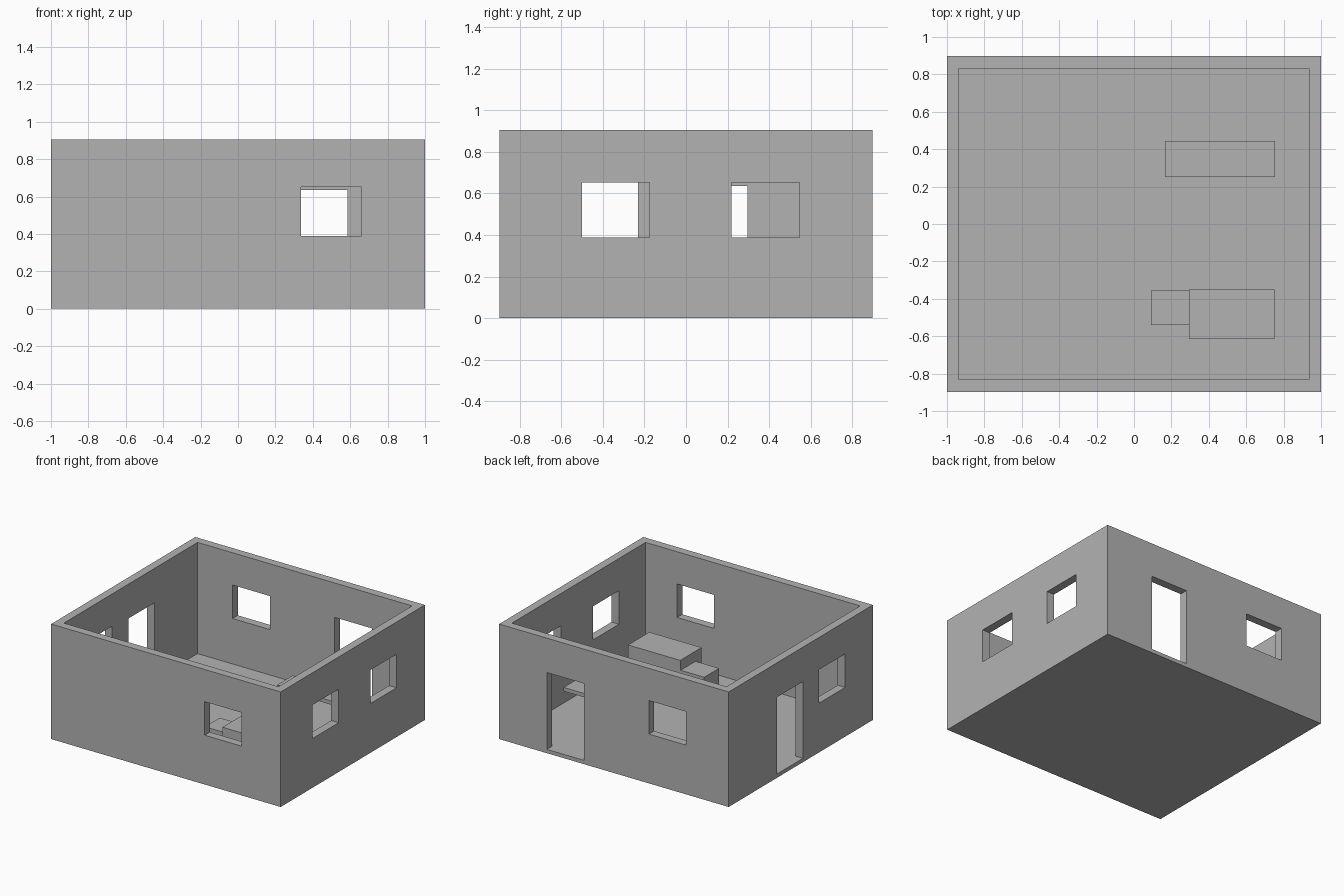
import bpy
import bmesh
from mathutils import Matrix, Vector

if "Cube" in bpy.data.objects:
    bpy.data.objects.remove(bpy.data.objects["Cube"], do_unlink=True)

# Single plain grey for everything
GREY = (0.45, 0.45, 0.45, 1.0)
grey = bpy.data.materials.new("plain_grey")
grey.use_nodes = True
grey.diffuse_color = GREY
grey.node_tree.nodes["Principled BSDF"].inputs["Base Color"].default_value = GREY

# Room dimensions
HX, HY, HEIGHT = 1.0, 0.897, 0.906
WALL = 0.065
FLOOR = 0.03
IX, IY = HX - WALL, HY - WALL


def box(name, x, y, z):
    """Axis-aligned box from (min, max) ranges."""
    low, high = (Vector(corner) for corner in zip(x, y, z))
    bm = bmesh.new()
    bmesh.ops.create_cube(
        bm, size=1.0,
        matrix=Matrix.Translation((low + high) / 2) @ Matrix.Diagonal(high - low).to_4x4())
    mesh = bpy.data.meshes.new(name)
    bm.to_mesh(mesh)
    bm.free()
    mesh.materials.append(grey)
    obj = bpy.data.objects.new(name, mesh)
    bpy.context.collection.objects.link(obj)
    return obj


def cut(target, cutter):
    """Subtract the cutter, apply the result and remove the cutter."""
    cutter.hide_render = True
    mod = target.modifiers.new("opening", 'BOOLEAN')
    mod.operation = 'DIFFERENCE'
    mod.solver = 'EXACT'
    mod.object = cutter
    bpy.context.view_layer.update()
    graph = bpy.context.evaluated_depsgraph_get()
    result = bpy.data.meshes.new_from_object(target.evaluated_get(graph))
    target.modifiers.clear()
    target.data = result
    bpy.data.objects.remove(cutter, do_unlink=True)


# Outer walls, hollowed out from top to bottom
walls = box("walls", (-HX, HX), (-HY, HY), (0, HEIGHT))
cut(walls, box("room_cutter", (-IX, IX), (-IY, IY), (-1, 2)))

# Openings: wall side, range along the wall, height range
WINDOW = (0.388, 0.652)
DOOR = (FLOOR, 0.635)
openings = [
    ("front", (0.338, 0.66), WINDOW),
    ("right", (-0.5, -0.175), WINDOW),
    ("right", (0.22, 0.545), WINDOW),
    ("back", (-0.63, -0.305), WINDOW),
    ("back", (0.26, 0.585), DOOR),
    ("left", (-0.553, -0.23), WINDOW),
    ("left", (-0.028, 0.296), DOOR),
]
MARGIN = 0.1
across = {
    "front": (-HY - MARGIN, -IY + MARGIN),
    "back": (IY - MARGIN, HY + MARGIN),
    "right": (IX - MARGIN, HX + MARGIN),
    "left": (-HX - MARGIN, -IX + MARGIN),
}
for side, along, heights in openings:
    if side in ("front", "back"):
        cutter = box("opening_cutter", along, across[side], heights)
    else:
        cutter = box("opening_cutter", across[side], along, heights)
    cut(walls, cutter)

# Floor slab between the walls
box("floor", (-IX, IX), (-IY, IY), (0, FLOOR))

# Furniture: a large block with a lower one beside it, and a thin raised top
box("large_block", (0.295, 0.75), (-0.615, -0.35), (FLOOR, 0.332))
box("low_block", (0.09, 0.295), (-0.54, -0.355), (FLOOR, 0.252))
box("table_top", (0.165, 0.755), (0.25, 0.445), (0.27, 0.3))
